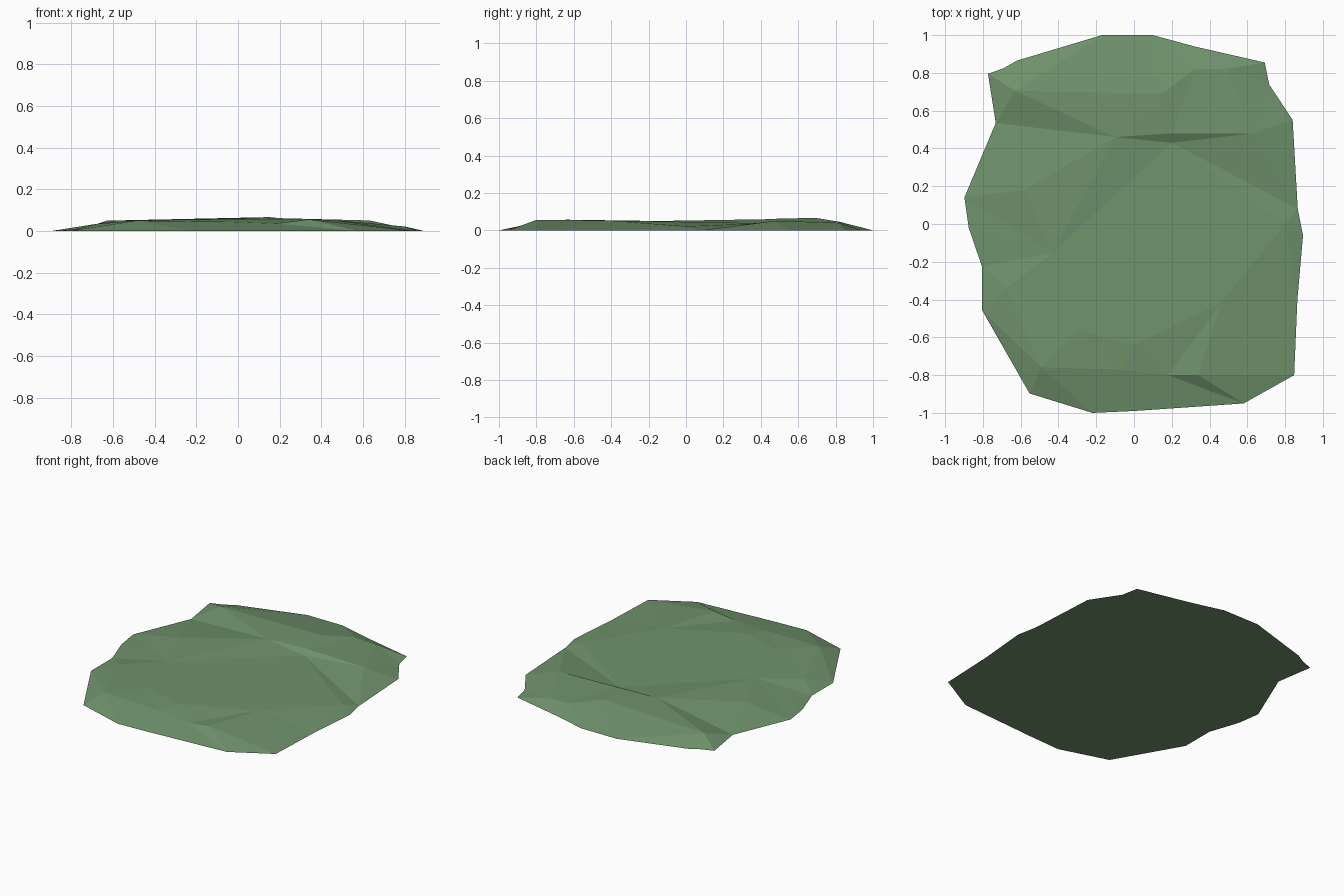
import bpy, bmesh
from mathutils import Vector
from mathutils.geometry import delaunay_2d_cdt

if "Cube" in bpy.data.objects:
    bpy.data.objects.remove(bpy.data.objects["Cube"])

# Rim of the patch, resting on the ground (counter-clockwise)
rim = [(.895, -.06), (.867, .08), (.84, .55), (.715, .74), (.692, .855), (.32, .94),
       (.10, 1), (-.17, 1), (-.62, .865), (-.69, .825), (-.773, .795), (-.732, .535),
       (-.898, .14), (-.875, -.02), (-.805, -.225), (-.805, -.455), (-.553, -.897),
       (-.22, -1), (0, -.99), (.58, -.95), (.848, -.80), (.865, -.40)]

# Bumps and hollows on the top
bumps = [(-.63, .705, .05), (.15, .69, .067), (.32, .82, .046), (.48, .82, .04),
         (.20, .48, .062), (.63, .48, .051), (.20, .43, .038), (-.10, .46, .06),
         (-.58, .18, .05), (-.43, -.15, .05), (-.67, -.34, .036), (.80, 0, .022),
         (.46, -.42, .053), (.34, -.80, .056), (.18, -.80, .036), (0, -.64, .057),
         (-.07, -.77, .045), (-.30, -.56, .055), (-.49, -.76, .05)]

n = len(rim)
height = {(round(x, 3), round(y, 3)): z for x, y, z in bumps}
pts = [Vector(p) for p in rim] + [Vector(b[:2]) for b in bumps]
edges = [(i, (i + 1) % n) for i in range(n)]
# Creases: hollow edge on the right, back ridge, front step
edges += [(n + 6, 1), (n + 5, 1), (n + 4, n + 5), (n + 0, n + 1), (n + 2, n + 3), (n + 3, 4),
          (n + 14, n + 13), (n + 14, 19), (n + 13, 19), (n + 13, 20), (n + 8, 12),
          (n + 9, 12), (n + 15, n + 14), (n + 6, n + 5)]
verts, _, faces, *_ = delaunay_2d_cdt(pts, edges, [list(range(n))], 1, 1e-5)

bm = bmesh.new()
vs = [bm.verts.new((v.x, v.y, height.get((round(v.x, 3), round(v.y, 3)), 0))) for v in verts]
for f in faces:
    bm.faces.new([vs[i] for i in f])
# Flat underside
bm.faces.new([e for e in vs[:n]][::-1])
bmesh.ops.recalc_face_normals(bm, faces=bm.faces)

mesh = bpy.data.meshes.new("grass_patch")
bm.to_mesh(mesh)
bm.free()
patch = bpy.data.objects.new("grass_patch", mesh)
bpy.context.collection.objects.link(patch)

mat = bpy.data.materials.new("grass green")
mat.diffuse_color = (.16, .29, .15, 1)
mat.use_nodes = True
mat.node_tree.nodes["Principled BSDF"].inputs["Base Color"].default_value = mat.diffuse_color
mesh.materials.append(mat)
